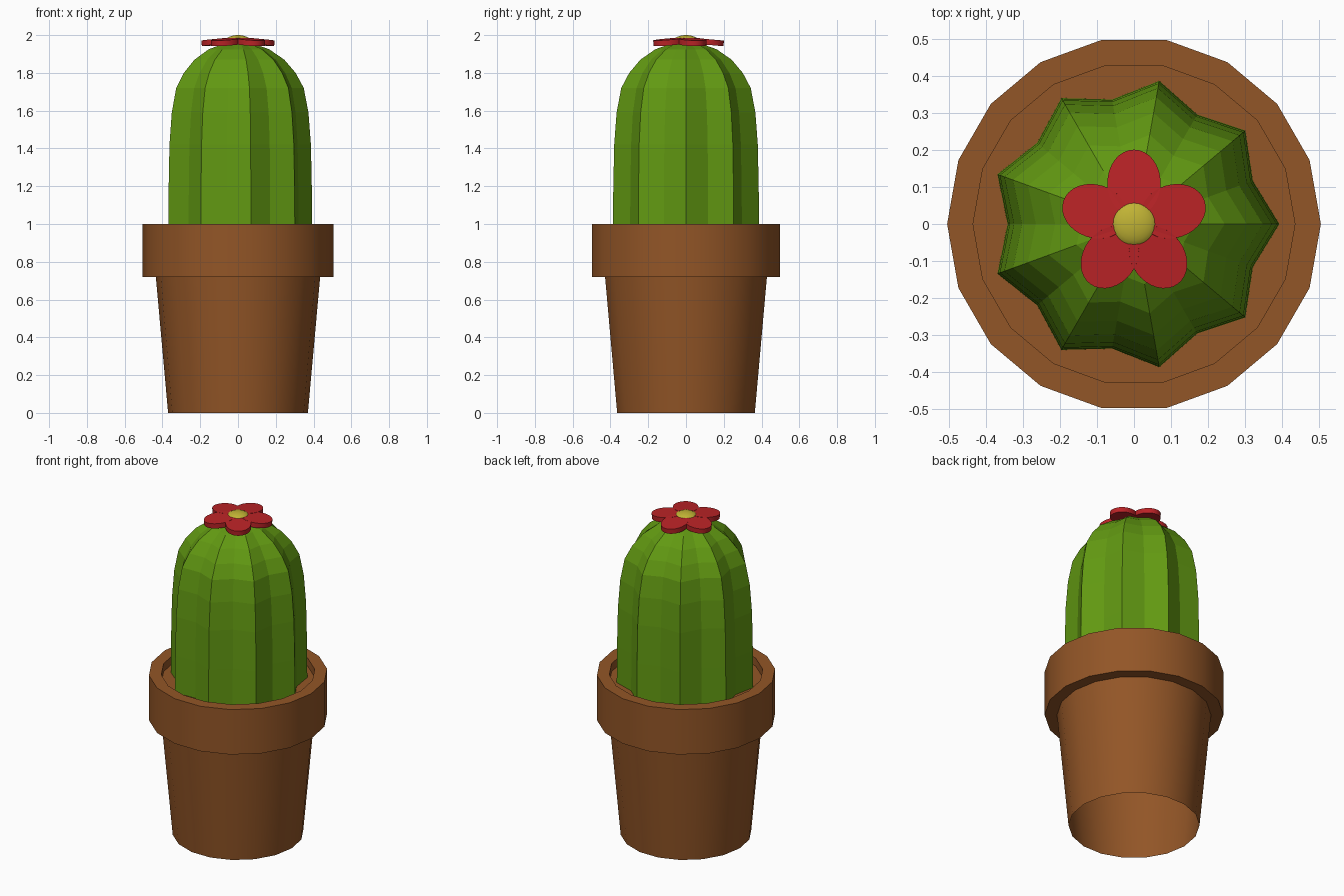
import bpy, bmesh, math
from mathutils import Matrix, Vector

if "Cube" in bpy.data.objects:
    bpy.data.objects.remove(bpy.data.objects["Cube"])


def material(name, rgb):
    m = bpy.data.materials.new(name)
    m.diffuse_color = (*rgb, 1)
    m.use_nodes = True
    m.node_tree.nodes["Principled BSDF"].inputs["Base Color"].default_value = m.diffuse_color
    return m


TERRACOTTA = material("terracotta brown", (0.29, 0.092, 0.020))
GREEN = material("cactus green", (0.122, 0.32, 0.006))
RED = material("petal red", (0.50, 0.017, 0.020))
YELLOW = material("flower yellow", (0.53, 0.45, 0.035))


def finish(name, bm, mat, smooth=None):
    me = bpy.data.meshes.new(name)
    bm.to_mesh(me)
    bm.free()
    ob = bpy.data.objects.new(name, me)
    bpy.context.collection.objects.link(ob)
    me.materials.append(mat)
    if smooth:
        bpy.context.view_layer.objects.active = ob
        ob.select_set(True)
        bpy.ops.object.shade_smooth_by_angle(angle=math.radians(smooth))
        ob.select_set(False)
    return ob


def lathe(name, profile, sides, mat, smooth=None, valley=1.0):
    """Revolve (radius, z) points; every second column is scaled by valley."""
    bm = bmesh.new()
    rings = []
    for r, z in profile:
        if r == 0:
            rings.append([bm.verts.new((0, 0, z))] * sides)
            continue
        ring = []
        for i in range(sides):
            a = math.tau * i / sides
            k = r * (valley if i % 2 else 1)
            ring.append(bm.verts.new((k * math.cos(a), k * math.sin(a), z)))
        rings.append(ring)
    for lo, hi in zip(rings, rings[1:]):
        for i in range(sides):
            j = (i + 1) % sides
            loop = list(dict.fromkeys((lo[i], lo[j], hi[j], hi[i])))
            bm.faces.new(loop)
    return finish(name, bm, mat, smooth)


# Pot: tapered body open underneath, and a thick collar with the soil floor
lathe("pot_body", [(0.37, 0), (0.435, 0.72)], 18, TERRACOTTA, 30)
lathe("pot_rim", [(0.435, 0.72), (0.505, 0.72), (0.505, 1.0), (0.435, 1.0),
                  (0.435, 0.95), (0, 0.95)], 18, TERRACOTTA, 30)

# Cactus: nine ribs
lathe("cactus", [(0.393, 0.94), (0.391, 1.18), (0.386, 1.42), (0.373, 1.59),
                 (0.348, 1.72), (0.305, 1.80), (0.245, 1.87), (0.165, 1.925),
                 (0.08, 1.955), (0, 1.962)], 18, GREEN, None, 0.87)

# Flower: five slightly drooping oval petals
for n in range(5):
    bm = bmesh.new()
    bmesh.ops.create_cone(bm, cap_ends=True, segments=32, radius1=1, radius2=1, depth=1)
    turn = Matrix.Rotation(math.radians(90 + 72 * n), 4, 'Z')
    tilt = Matrix.Rotation(math.radians(5), 4, 'Y')
    bm.transform(turn @ Matrix.Translation((0.11, 0, 1.964)) @ tilt
                 @ Matrix.Diagonal((0.09, 0.072, 0.03, 1)))
    finish(f"petal_{n + 1}", bm, RED, 30)

# Flower centre: flattened ball
bm = bmesh.new()
bmesh.ops.create_uvsphere(bm, u_segments=24, v_segments=12, radius=1)
bm.transform(Matrix.Translation((0, 0, 1.972)) @ Matrix.Diagonal((0.063, 0.063, 0.028, 1)))
finish("flower_centre", bm, YELLOW, 40)
